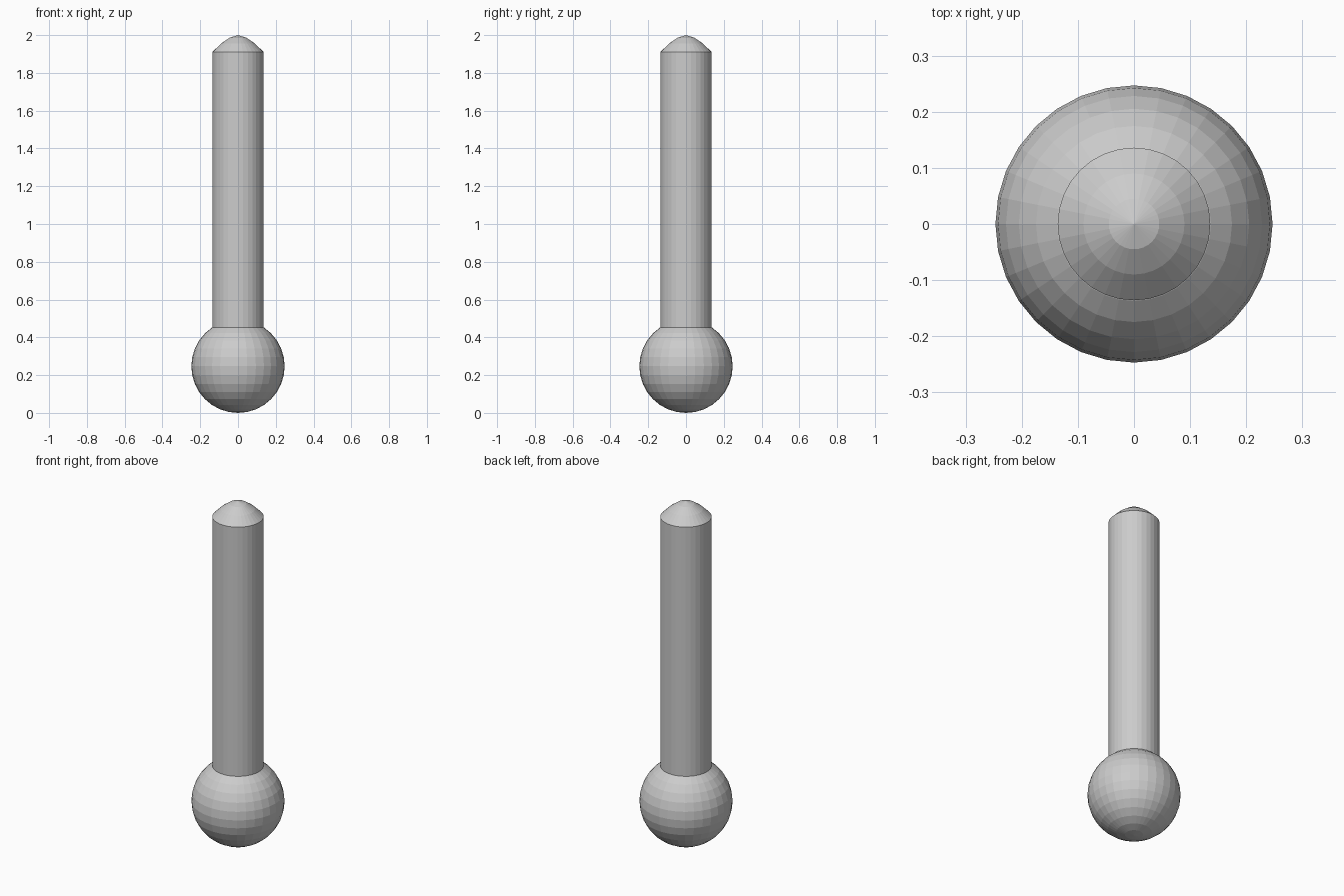
import bpy, bmesh, math

if "Cube" in bpy.data.objects:
    bpy.data.objects.remove(bpy.data.objects["Cube"])

SIDES = 32
BALL_R = 0.247
TUBE_R = 0.136
joint = BALL_R + math.sqrt(BALL_R**2 - TUBE_R**2)


def lathe(name, profile):
    """Revolve (radius, height) points around z; zero radius makes a pole."""
    bm = bmesh.new()
    verts = [bm.verts.new((r, 0, z)) for r, z in profile]
    edges = [bm.edges.new(pair) for pair in zip(verts, verts[1:])]
    bmesh.ops.spin(bm, geom=verts + edges, cent=(0, 0, 0), axis=(0, 0, 1),
                   angle=math.tau, steps=SIDES, use_duplicate=False)
    bmesh.ops.remove_doubles(bm, verts=bm.verts, dist=1e-4)
    bmesh.ops.recalc_face_normals(bm, faces=bm.faces)
    mesh = bpy.data.meshes.new(name)
    bm.to_mesh(mesh)
    bm.free()
    obj = bpy.data.objects.new(name, mesh)
    bpy.context.collection.objects.link(obj)
    return obj


# Round bulb at the base
bpy.ops.mesh.primitive_uv_sphere_add(segments=SIDES, ring_count=16,
                                     radius=BALL_R, location=(0, 0, BALL_R))
bpy.context.object.name = "bulb"

# Straight stem with a softly pointed tip
lathe("stem", [(0, joint - 0.01), (TUBE_R, joint - 0.01), (TUBE_R, 1.91),
               (0.09, 1.955), (0.045, 1.986), (0, 2.0)])
